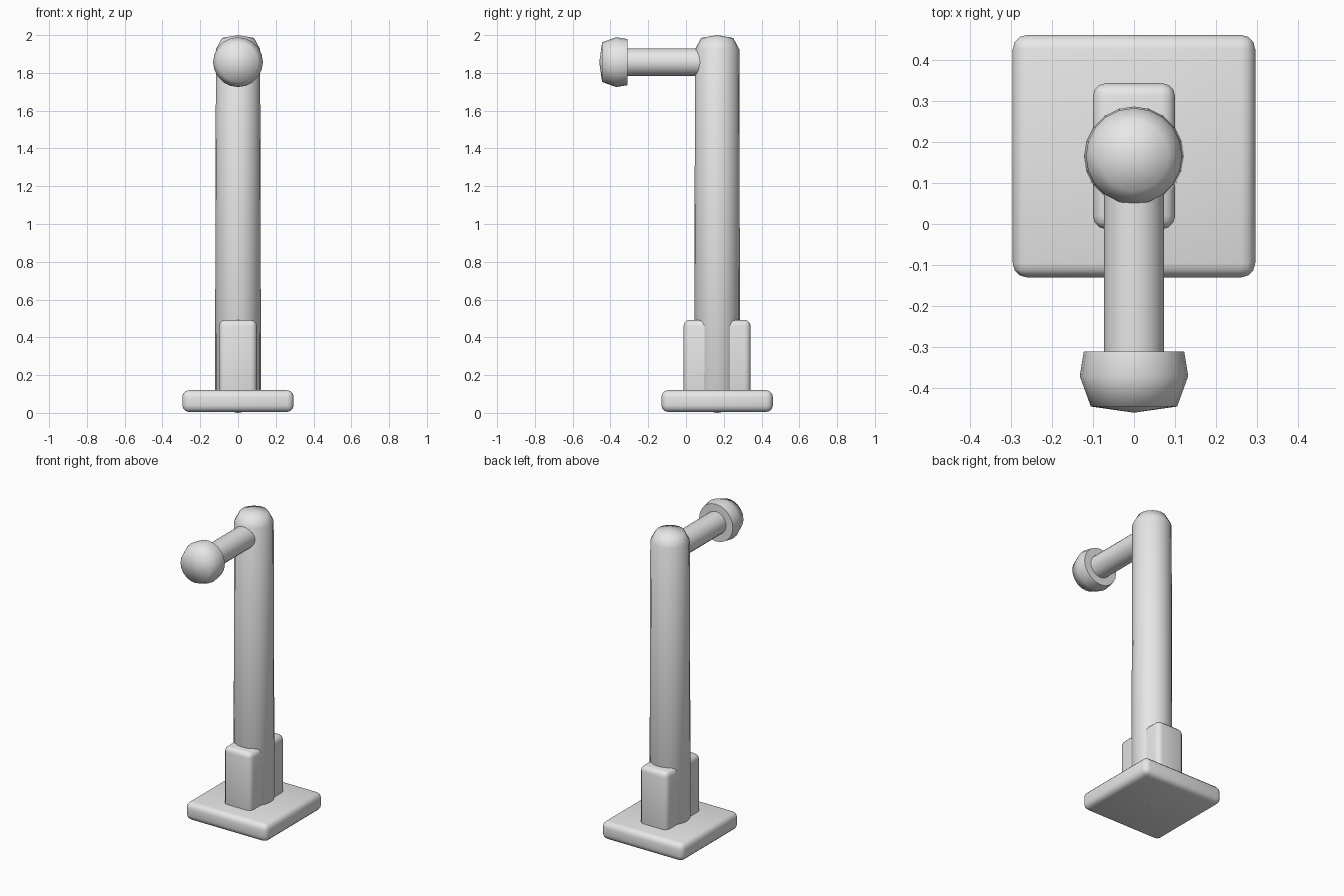
import bpy, bmesh, math
from mathutils import Matrix

cube = bpy.data.objects.get("Cube")
if cube:
    bpy.data.objects.remove(cube, do_unlink=True)

grey = bpy.data.materials.new("light_grey")
grey.use_nodes = True
grey.diffuse_color = (0.8, 0.8, 0.8, 1)
grey.node_tree.nodes["Principled BSDF"].inputs["Base Color"].default_value = grey.diffuse_color

POST_Y = 0.165


def finish(name, bm, angle):
    bmesh.ops.recalc_face_normals(bm, faces=bm.faces)
    mesh = bpy.data.meshes.new(name)
    bm.to_mesh(mesh)
    bm.free()
    mesh.materials.append(grey)
    obj = bpy.data.objects.new(name, mesh)
    bpy.context.collection.objects.link(obj)
    bpy.ops.object.select_all(action="DESELECT")
    obj.select_set(True)
    bpy.context.view_layer.objects.active = obj
    bpy.ops.object.shade_smooth_by_angle(angle=math.radians(angle))
    return obj


def rounded_box(name, size, centre, radius):
    bm = bmesh.new()
    bmesh.ops.create_cube(bm, size=1)
    bmesh.ops.scale(bm, vec=size, verts=bm.verts)
    bmesh.ops.bevel(bm, geom=bm.edges[:], offset=radius, segments=3,
                    profile=0.5, affect="EDGES")
    bmesh.ops.translate(bm, vec=centre, verts=bm.verts)
    return finish(name, bm, 40)


def turned(name, profile, sides, matrix, angle):
    """Spin (radius, height) points around z, then place the result."""
    bm = bmesh.new()
    verts = [bm.verts.new((r, 0, h)) for r, h in profile]
    edges = [bm.edges.new(pair) for pair in zip(verts, verts[1:])]
    bmesh.ops.spin(bm, geom=verts + edges, cent=(0, 0, 0), axis=(0, 0, 1),
                   angle=math.tau, steps=sides)
    bmesh.ops.remove_doubles(bm, verts=bm.verts, dist=0.0005)
    bmesh.ops.transform(bm, matrix=matrix, verts=bm.verts)
    return finish(name, bm, angle)


# Foot plate and the socket block around the post
rounded_box("base_plate", (0.59, 0.59, 0.115), (0, POST_Y, 0.0625), 0.035)
rounded_box("socket_block", (0.2, 0.355, 0.45), (0, POST_Y, 0.267), 0.032)

# Upright post with rounded ends
turned("post", [(0, 0), (0.085, 0.015), (0.122, 0.08), (0.117, 1.925),
                (0.085, 1.985), (0, 2)],
       20, Matrix.Translation((0, POST_Y, 0)), 60)

# Arm and knob point forward from the post
forward = Matrix.Translation((0, POST_Y, 1.857)) @ Matrix.Rotation(math.pi / 2, 4, "X")
turned("arm", [(0, 0), (0.073, 0), (0.073, 0.52), (0, 0.52)], 20, forward, 40)
turned("knob", [(0, 0.475), (0.122, 0.475), (0.132, 0.535), (0.105, 0.609), (0, 0.624)],
       20, forward, 65)
